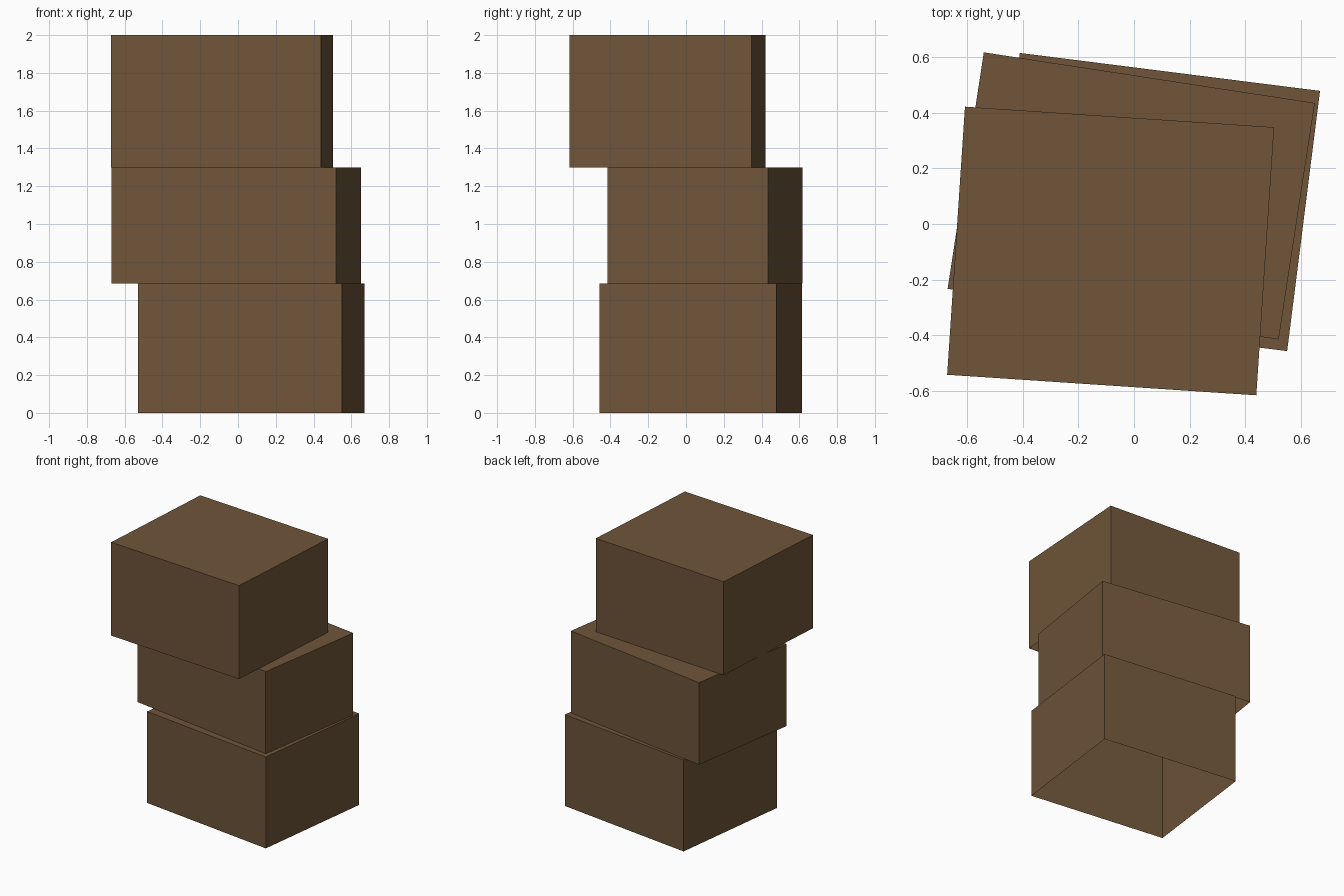
import bpy
import bmesh
from math import radians
from mathutils import Matrix

cube = bpy.data.objects.get("Cube")
if cube:
    bpy.data.objects.remove(cube, do_unlink=True)

# Single cardboard colour
brown = bpy.data.materials.new("cardboard_brown")
brown.use_nodes = True
colour = (0.162, 0.091, 0.042, 1)
brown.diffuse_color = colour
brown.node_tree.nodes["Principled BSDF"].inputs["Base Color"].default_value = colour


def open_box(name, centre, size, bottom, top, turn):
    """Box shell without a floor, turned about the vertical axis."""
    bm = bmesh.new()
    bmesh.ops.create_cube(bm, size=1)
    floor = [f for f in bm.faces if f.normal.z < -0.5]
    bmesh.ops.delete(bm, geom=floor, context='FACES_ONLY')
    bm.transform(Matrix.Diagonal((size[0], size[1], top - bottom, 1)))
    mesh = bpy.data.meshes.new(name)
    bm.to_mesh(mesh)
    bm.free()
    mesh.materials.append(brown)
    box = bpy.data.objects.new(name, mesh)
    box.location = (centre[0], centre[1], (bottom + top) / 2)
    box.rotation_euler.z = radians(turn)
    bpy.context.collection.objects.link(box)


# Stack of three loosely aligned boxes
open_box("lower_box", (0.07, 0.079), (1.088, 0.943), 0, 0.685, -7.2)
open_box("middle_box", (-0.01, 0.101), (1.204, 0.86), 0.685, 1.3, -8.7)
open_box("upper_box", (-0.084, -0.097), (1.114, 0.966), 1.3, 2, -3.8)
